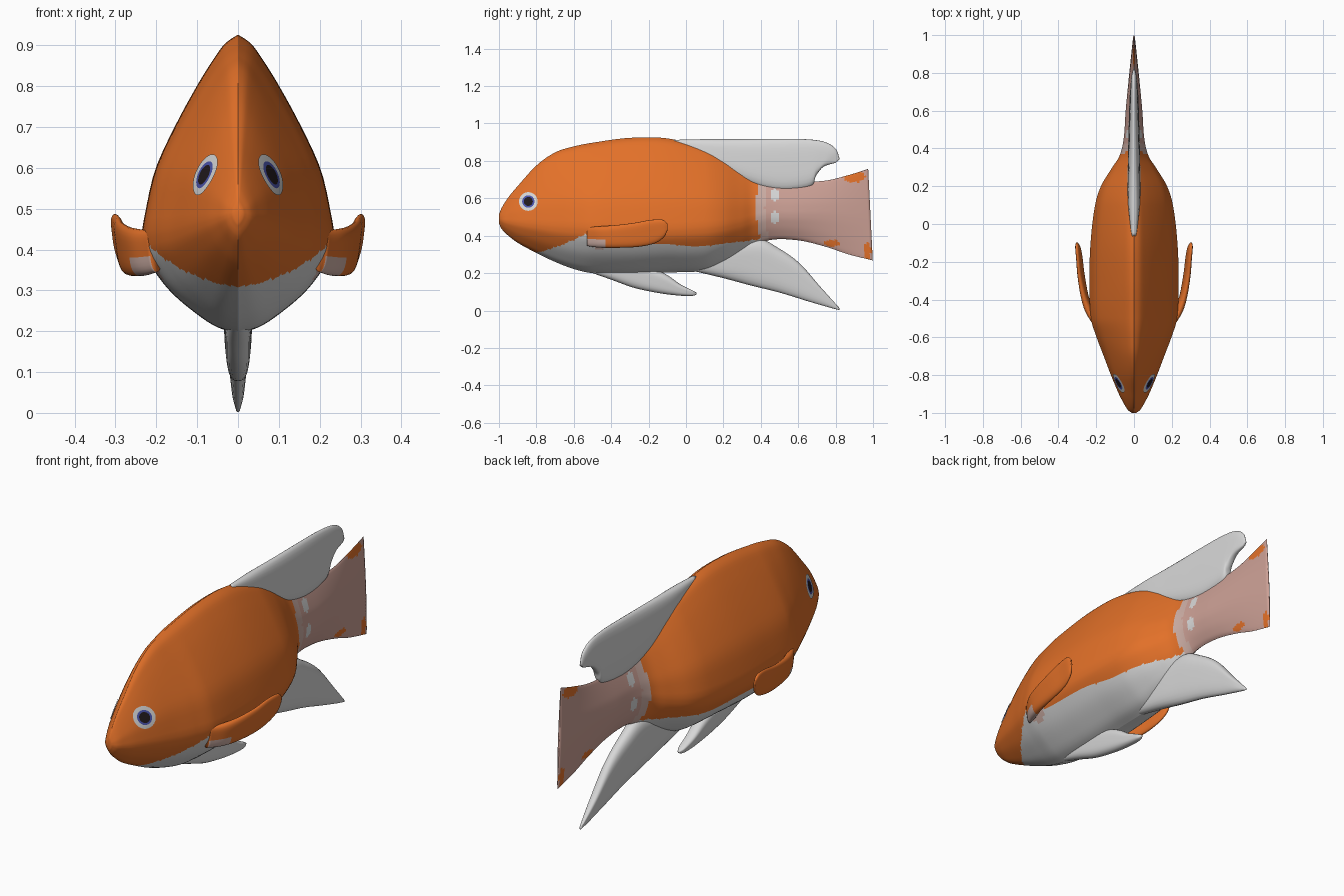
import bpy, bmesh, math
from mathutils import Vector

if "Cube" in bpy.data.objects:
    bpy.data.objects.remove(bpy.data.objects["Cube"])


def material(name, r, g, b):
    m = bpy.data.materials.new(name)
    m.use_nodes = True
    m.diffuse_color = (r, g, b, 1)
    bsdf = next(n for n in m.node_tree.nodes if n.type == 'BSDF_PRINCIPLED')
    bsdf.inputs["Base Color"].default_value = (r, g, b, 1)
    bsdf.inputs["Roughness"].default_value = 0.6
    return m


ORANGE, WHITE, PINK, ROSE, BLUE, DARK = range(6)
palette = [material("orange", .77, .165, .022), material("off_white", .68, .68, .68),
           material("tail_pink", .6, .35, .3), material("pale_rose", .62, .43, .38),
           material("eye_blue", .07, .09, .42), material("pupil_dark", .015, .01, .012)]


def smooth_curve(table, col, x):
    """Hermite interpolation of one column of a table, keyed by column 0."""
    x = min(max(x, table[0][0]), table[-1][0])
    i = 0
    while i < len(table) - 2 and x > table[i + 1][0]:
        i += 1

    def slope(k):
        lo, hi = max(k - 1, 0), min(k + 1, len(table) - 1)
        return (table[hi][col] - table[lo][col]) / (table[hi][0] - table[lo][0])
    a, b = table[i], table[i + 1]
    h = b[0] - a[0]
    t = (x - a[0]) / h
    p, q = a[col], b[col]
    m, n = slope(i) * h, slope(i + 1) * h
    return p + t * (m + t * (3 * (q - p) - 2 * m - n + t * (2 * (p - q) + m + n)))


def build(name, verts, faces, rule, mirror=False):
    bm = bmesh.new()
    vs = [bm.verts.new(v) for v in verts]
    for f in faces:
        bm.faces.new([vs[i] for i in f])
    bmesh.ops.recalc_face_normals(bm, faces=bm.faces)
    for f in bm.faces:
        f.smooth = True
        f.material_index = rule(f.calc_center_median())
    mesh = bpy.data.meshes.new(name)
    bm.to_mesh(mesh)
    bm.free()
    for m in palette:
        mesh.materials.append(m)
    ob = bpy.data.objects.new(name, mesh)
    bpy.context.collection.objects.link(ob)
    if mirror:
        ob.modifiers.new("mirror", 'MIRROR').use_mirror_merge = False
    return ob


def tube_faces(rows, n):
    """Quads joining closed rings of n points, with capped ends."""
    faces = [(r * n + k, r * n + (k + 1) % n, (r + 1) * n + (k + 1) % n, (r + 1) * n + k)
             for r in range(rows - 1) for k in range(n)]
    return faces + [tuple(range(n)), tuple(range((rows - 1) * n, rows * n))]


# Body stations: y, top, bottom, half width, height of widest point
BODY = [(-1, .515, .465, .012, .49), (-.985, .55, .435, .032, .485), (-.95, .605, .4, .054, .48),
        (-.9, .665, .362, .08, .475), (-.8, .775, .308, .122, .465), (-.7, .845, .26, .16, .455),
        (-.6, .877, .222, .198, .45), (-.5, .897, .2, .228, .445), (-.3, .923, .193, .236, .44),
        (-.1, .92, .203, .23, .44), (.1, .87, .213, .206, .45), (.2, .82, .25, .175, .46),
        (.3, .755, .3, .115, .48), (.36, .718, .335, .077, .5), (.45, .697, .377, .055, .52),
        (.6, .687, .375, .044, .52), (.75, .695, .34, .03, .52), (.87, .722, .3, .018, .51),
        (1, .757, .268, .005, .5)]
# Relative half width above and below the widest point
UPPER = [(0, 1), (.1, .965), (.32, .86), (.53, .665), (.74, .43), (.88, .25), (.96, .125), (1, 0)]
LOWER = [(0, 1), (.2, .97), (.4, .85), (.6, .68), (.8, .43), (.93, .22), (1, 0)]
# Upper limit of the white belly
BELLY = [(-.82, .305), (-.7, .337), (-.6, .378), (-.53, .405), (-.47, .385), (-.4, .36),
         (-.1, .355), (.05, .343), (.2, .357), (.42, .385)]


def half_width(y, z):
    top, low, w, mid = (smooth_curve(BODY, c, y) for c in range(1, 5))
    if z > mid:
        return w * smooth_curve(UPPER, 1, (z - mid) / (top - mid))
    return w * smooth_curve(LOWER, 1, (mid - z) / (mid - low))


def inside(p, y, z, ry, rz):
    return ((p.y - y) / ry) ** 2 + ((p.z - z) / rz) ** 2 < 1


def body_colour(p):
    edge = .375 + .9 * (p.z - .55) ** 2
    if p.y > edge:
        if any(inside(p, .475, z, .02, .035) for z in (.5, .62)):
            return WHITE
        if inside(p, .9, .715, .06, .03) or inside(p, .97, .32, .02, .05) or inside(p, .78, .36, .04, .018):
            return ORANGE
        return ROSE if p.y < edge + .045 else PINK
    if inside(p, -.46, .36, .05, .03):
        return ROSE
    return WHITE if p.y > -.82 and p.z < smooth_curve(BELLY, 1, p.y) else ORANGE


# Body and tail, one loft
ROWS, HALF = 170, 44
verts = []
for r in range(ROWS):
    y = -1 + 2 * (r / (ROWS - 1)) ** 1.25
    top, low, w, mid = (smooth_curve(BODY, c, y) for c in range(1, 5))
    zs = []
    for k in range(HALF + 1):
        s = math.sin(math.pi * (k / HALF - .5))
        zs.append(mid + s * (top - mid if s > 0 else mid - low))
    if -.82 < y < .4:
        line = smooth_curve(BELLY, 1, y)
        k = min(range(1, HALF), key=lambda i: abs(zs[i] - line))
        if zs[0] < line:
            zs[k] = line
    lean = max(0, (y - .7) / .3) ** 2
    side = [(half_width(y, z), y - lean * (.02 + .05 * (z - .4)) + .012 * lean, z) for z in zs]
    verts += side + [(-x, yy, z) for x, yy, z in side[-2:0:-1]]
build("body_and_tail", verts, tube_faces(ROWS, 2 * HALF), body_colour)


def fin(name, table, rule, mirror=False, tilt=0.0, flare=0.0):
    """Rounded blade. Columns: step, edge A y z, edge B y z, half thickness, x offset."""
    rows, n, verts = 48, 14, []
    for r in range(rows):
        u = (len(table) - 1) * r / (rows - 1)
        ya, za, yb, zb, thick, x = (smooth_curve(table, c, u) for c in range(1, 7))
        ring = []
        for sign, ks in ((1, range(n + 1)), (-1, range(n - 1, 0, -1))):
            for k in ks:
                v = .5 - .5 * math.cos(math.pi * k / n)
                t = thick * (1 + flare * v) * math.sqrt(max(0, 1 - (2 * v - 1) ** 4))
                z = za + (zb - za) * v
                ring.append((x + tilt * (z - .4) + sign * t, ya + (yb - ya) * v, z))
        verts += ring
    return build(name, verts, tube_faces(rows, 2 * n), rule, mirror)


def steps(rows):
    return [(i, *row) for i, row in enumerate(rows)]


def white(p):
    return WHITE


# Dorsal fin
fin("dorsal_fin", steps([
    (-.07, .912, -.05, .87, .012, 0), (.1, .916, .12, .8, .024, 0), (.3, .916, .28, .7, .025, 0),
    (.5, .918, .48, .64, .022, 0), (.64, .916, .66, .66, .018, 0), (.74, .902, .695, .72, .015, 0),
    (.8, .865, .735, .768, .012, 0), (.822, .81, .8, .79, .005, 0)]), white, flare=.5)

# Anal fin
fin("anal_fin", steps([
    (.02, .216, .03, .3, .025, 0), (.2, .173, .2, .35, .032, 0), (.35, .133, .38, .385, .03, 0),
    (.5, .096, .5, .33, .025, 0), (.65, .05, .61, .25, .019, 0), (.76, .018, .72, .125, .013, 0),
    (.82, .002, .82, .014, .004, 0)]), white, flare=.5)

# Pelvic fin
fin("pelvic_fin", steps([
    (-.52, .207, -.5, .28, .02, 0), (-.4, .165, -.36, .26, .026, 0), (-.28, .122, -.22, .24, .027, 0),
    (-.15, .094, -.11, .195, .025, 0), (-.04, .08, -.03, .14, .02, 0), (.03, .078, .03, .11, .014, 0),
    (.056, .085, .056, .096, .005, 0)]), white, flare=.4)

# Pectoral fins
fin("pectoral_fins", steps([
    (-.53, .445, -.53, .345, .012, .205), (-.46, .45, -.46, .336, .022, .236),
    (-.38, .456, -.38, .335, .018, .262), (-.28, .468, -.26, .34, .015, .28),
    (-.19, .484, -.17, .358, .013, .287), (-.125, .485, -.12, .39, .011, .293),
    (-.098, .462, -.098, .43, .004, .297)]),
    lambda p: ROSE if p.y < -.43 and p.z < .385 else ORANGE, mirror=True, tilt=.12)

# Eyes, thin discs that follow the head
EYE_Y, EYE_Z, SEG = -.843, .583, 32
radii = [.012, .024, .033, .042, .05]


def on_head(r, a):
    y, z = EYE_Y + r * math.cos(a), EYE_Z + r * math.sin(a)
    return Vector((half_width(y, z) + .004, y, z))


def eye_colour(p):
    r = math.hypot(p.y - EYE_Y, p.z - EYE_Z)
    return DARK if r < .024 else BLUE if r < .033 else WHITE


verts = [on_head(r, math.tau * k / SEG) for r in radii for k in range(SEG)]
build("eyes", verts, tube_faces(len(radii), SEG)[:-1], eye_colour, mirror=True)
